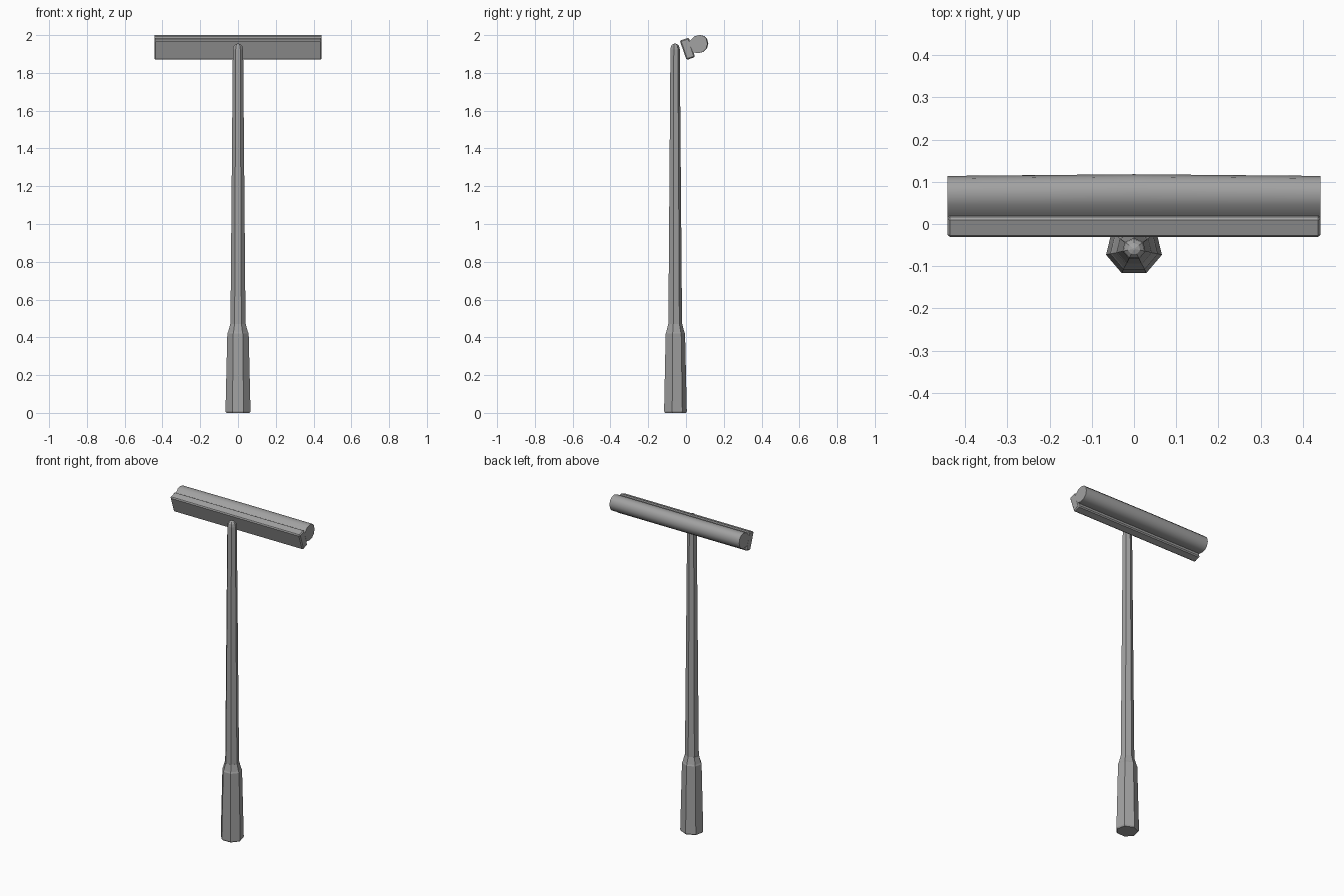
import bpy, bmesh, math

if "Cube" in bpy.data.objects:
    bpy.data.objects.remove(bpy.data.objects["Cube"])

grey = bpy.data.materials.new("dark_grey")
grey.diffuse_color = (0.36, 0.36, 0.36, 1)
grey.use_nodes = True
grey.node_tree.nodes["Principled BSDF"].inputs["Base Color"].default_value = grey.diffuse_color


def loft(name, rings):
    """Skin a list of closed rings and cap both ends."""
    bm = bmesh.new()
    loops = [[bm.verts.new(p) for p in r] for r in rings]
    n = len(loops[0])
    for a, b in zip(loops, loops[1:]):
        for i in range(n):
            j = (i + 1) % n
            bm.faces.new((a[i], a[j], b[j], b[i]))
    bm.faces.new(loops[0][::-1])
    bm.faces.new(loops[-1])
    bmesh.ops.recalc_face_normals(bm, faces=bm.faces)
    me = bpy.data.meshes.new(name)
    bm.to_mesh(me)
    bm.free()
    me.materials.append(grey)
    ob = bpy.data.objects.new(name, me)
    bpy.context.collection.objects.link(ob)
    return ob


def heptagon(r, z):
    """Seven-sided ring with a flat side to the front."""
    angles = [math.radians(90) + i * math.tau / 7 for i in range(7)]
    return [(r * math.cos(a), -0.059 + r * 0.93 * math.sin(a), z) for a in angles]


# Handle grip and tapering pole
loft("grip", [heptagon(r, z) for r, z in
              [(0.063, 0.0), (0.068, 0.008), (0.058, 0.42), (0.054, 0.428), (0.042, 0.47)]])
loft("pole", [heptagon(r, z) for r, z in
              [(0.041, 0.465), (0.028, 1.925), (0.024, 1.942), (0.015, 1.951), (0.003, 1.955)]])

# Tilted block on the front of the head, with chamfered edges
block_profile = [(-0.033, 1.971), (0.003, 1.868), (0.048, 1.884), (0.015, 1.987)]
block = loft("head_block", [[(x, y, z) for y, z in block_profile] for x in (-0.442, 0.442)])
bev = block.modifiers.new("edge", 'BEVEL')
bev.width = 0.006
bev.segments = 1

# Rounded sponge behind: broad flat neck, round back, slight bulge at the middle
sponge_profile = [(0.015, 1.965), (0.023, 1.972), (0.045, 1.994), (0.07, 2.0),
                  (0.092, 1.996), (0.108, 1.98), (0.114, 1.954), (0.107, 1.929),
                  (0.091, 1.912), (0.068, 1.905), (0.036, 1.908)]
rings = []
for x in (-0.442, -0.22, 0, 0.22, 0.442):
    bulge = 0.004 * (1 - abs(x / 0.442))
    rings.append([(x, y + bulge * max(0, (y - 0.04) / 0.074), z) for y, z in sponge_profile])
sponge = loft("sponge", rings)
for o in bpy.context.selected_objects:
    o.select_set(False)
sponge.select_set(True)
bpy.context.view_layer.objects.active = sponge
bpy.ops.object.shade_smooth_by_angle(angle=math.radians(35))
